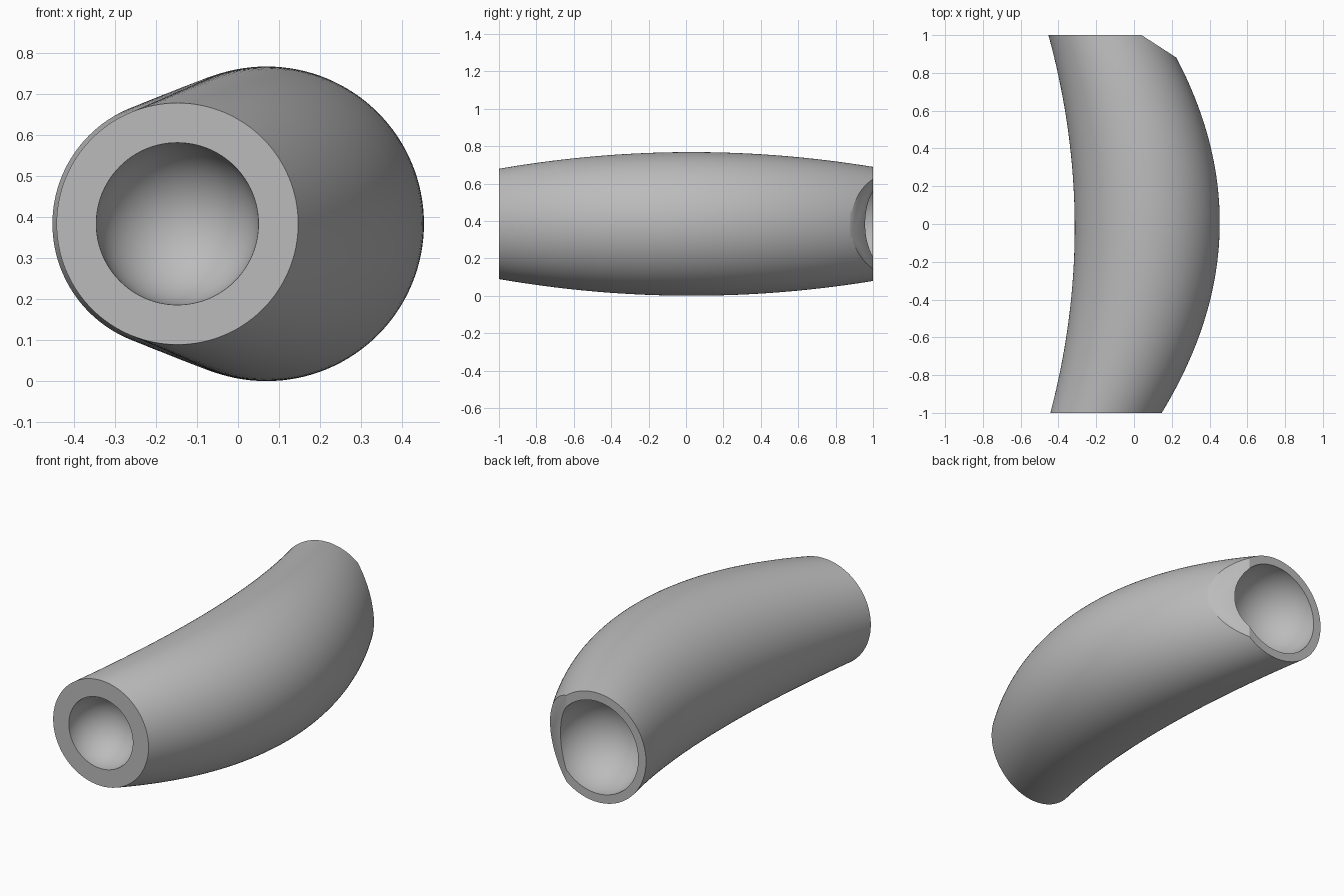
import bpy, bmesh, math
from mathutils import Vector

if "Cube" in bpy.data.objects:
    bpy.data.objects.remove(bpy.data.objects["Cube"])

SEG, RINGS, MID_Z = 128, 48, 0.384

grey = bpy.data.materials.new("plain grey")
grey.diffuse_color = (0.5, 0.5, 0.5, 1)
grey.use_nodes = True
grey.node_tree.nodes["Principled BSDF"].inputs["Base Color"].default_value = grey.diffuse_color

# Bowed, barrel-shaped body: circular sections along y
bm = bmesh.new()
rings = []
for i in range(RINGS + 1):
    y = -1 + 2 * i / RINGS
    cx = 0.07 - 0.218 * y * y
    r = 0.384 - 0.084 * (y - 0.03) ** 2
    rings.append([bm.verts.new((cx + r * math.cos(a), y, MID_Z + r * math.sin(a)))
                  for a in (2 * math.pi * k / SEG for k in range(SEG))])
for a, b in zip(rings, rings[1:]):
    for k in range(SEG):
        n = (k + 1) % SEG
        bm.faces.new((a[k], b[k], b[n], a[n]))
bm.faces.new(rings[0])
bm.faces.new(rings[-1][::-1])

# Slanted flat on the outer corner of the back end
cut = bmesh.ops.bisect_plane(bm, geom=bm.verts[:] + bm.edges[:] + bm.faces[:], dist=1e-5,
                             plane_co=Vector((0.04, 1, 0)),
                             plane_no=Vector((0.11, 0.17, 0)).normalized(), clear_outer=True)
bmesh.ops.holes_fill(bm, edges=[e for e in bm.edges if e.is_boundary])
bmesh.ops.recalc_face_normals(bm, faces=bm.faces[:])
mesh = bpy.data.meshes.new("curved_body")
bm.to_mesh(mesh)
bm.free()
mesh.materials.append(grey)
body = bpy.data.objects.new("curved_body", mesh)
bpy.context.collection.objects.link(body)


# Round sockets hollowed into both ends
def socket(name, x, y, radius):
    bpy.ops.mesh.primitive_uv_sphere_add(segments=96, ring_count=48, radius=radius,
                                         location=(x, y, MID_Z), rotation=(math.pi / 2, 0, 0))
    cutter = bpy.context.object
    cutter.name = name
    cutter.data.materials.append(grey)
    mod = body.modifiers.new(name, 'BOOLEAN')
    mod.operation = 'DIFFERENCE'
    mod.solver = 'EXACT'
    mod.object = cutter
    bpy.ops.object.select_all(action='DESELECT')
    body.select_set(True)
    bpy.context.view_layer.objects.active = body
    bpy.ops.object.modifier_apply(modifier=name)
    bpy.data.objects.remove(cutter)


socket("front_socket", -0.148, -1.001, 0.198)
socket("back_socket", -0.148, 0.999, 0.257)
bpy.ops.object.shade_smooth_by_angle(angle=math.radians(30))
